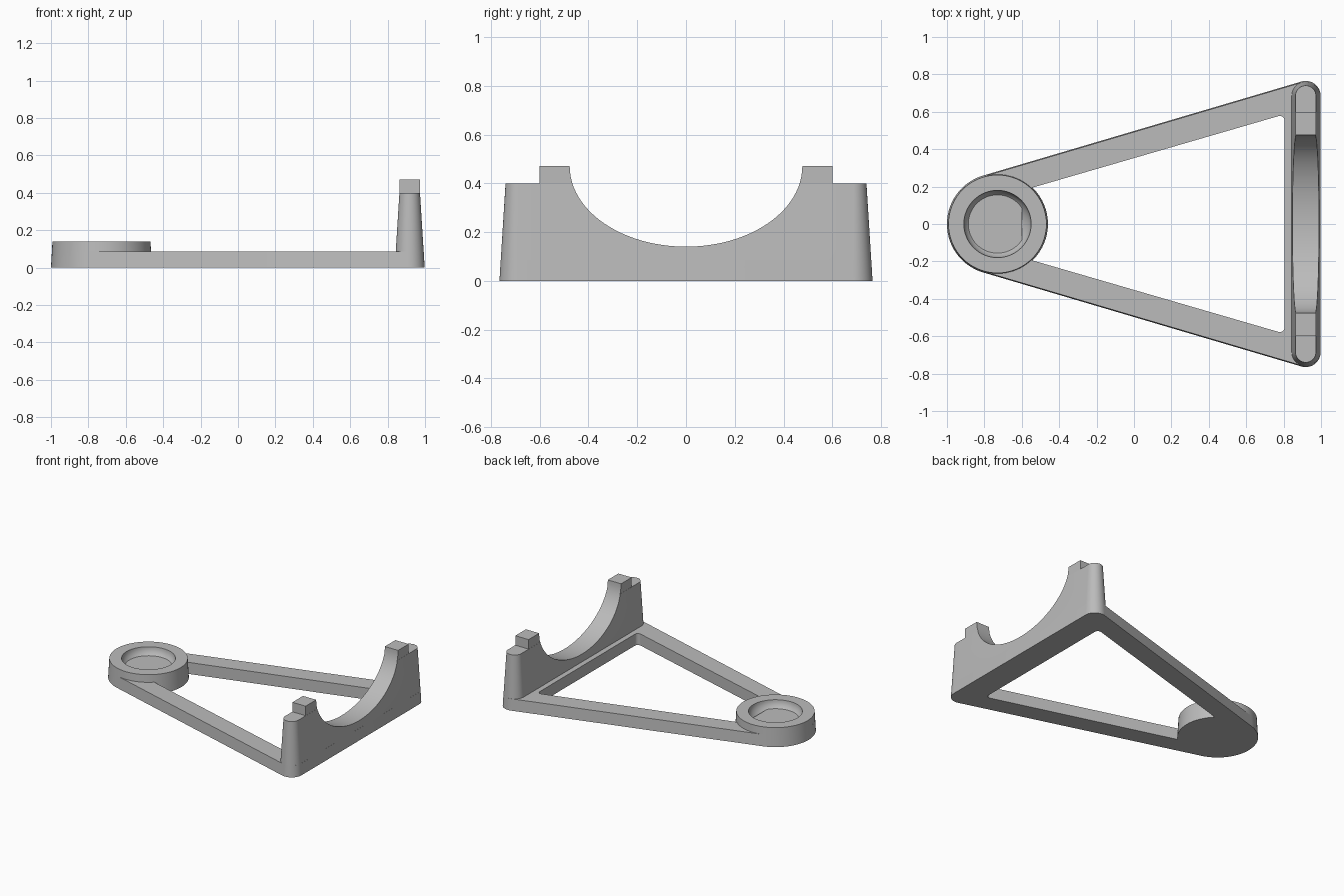
import bpy, bmesh
from math import sin, cos, pi, radians

cube = bpy.data.objects.get("Cube")
if cube:
    bpy.data.objects.remove(cube, do_unlink=True)

grey = bpy.data.materials.new("plain grey")
grey.use_nodes = True
colour = (0.5, 0.5, 0.5, 1)
grey.diffuse_color = colour
grey.node_tree.nodes["Principled BSDF"].inputs["Base Color"].default_value = colour

BOSS_X, WALL_X, END_Y = -0.73, 0.918, 0.685
BASE_Z, BOSS_Z, WALL_Z, TAB_Z = 0.085, 0.14, 0.4, 0.47
TANGENT = 106.5


def arc(cx, cy, r, start, end, n):
    steps = [radians(start + (end - start) * i / n) for i in range(n + 1)]
    return [(cx + r * cos(a), cy + r * sin(a)) for a in steps]


def circle(r):
    return arc(BOSS_X, 0, r, 0, 360, 64)[:-1]


def loft(name, rings):
    """Bridge (outline, height) rings that share a point count, capping both ends."""
    bm = bmesh.new()
    loops = [[bm.verts.new((x, y, z)) for x, y in pts] for pts, z in rings]
    bm.faces.new(loops[0])
    bm.faces.new(loops[-1])
    for a, b in zip(loops, loops[1:]):
        for i in range(len(a)):
            j = (i + 1) % len(a)
            bm.faces.new((a[i], a[j], b[j], b[i]))
    bmesh.ops.recalc_face_normals(bm, faces=bm.faces)
    mesh = bpy.data.meshes.new(name)
    bm.to_mesh(mesh)
    bm.free()
    obj = bpy.data.objects.new(name, mesh)
    bpy.context.collection.objects.link(obj)
    mesh.materials.append(grey)
    return obj


def activate(obj):
    bpy.ops.object.select_all(action='DESELECT')
    obj.select_set(True)
    bpy.context.view_layer.objects.active = obj


def cut(obj, cutter):
    mod = obj.modifiers.new("cut", 'BOOLEAN')
    mod.operation = 'DIFFERENCE'
    mod.solver = 'EXACT'
    mod.object = cutter
    activate(obj)
    bpy.ops.object.modifier_apply(modifier=mod.name)


def frame_outline(draft):
    half = arc(WALL_X, END_Y, 0.08 - draft, 0, TANGENT, 12)
    nose = arc(BOSS_X, 0, 0.27 - draft, TANGENT, 360 - TANGENT, 40)
    return half + nose + [(x, -y) for x, y in reversed(half)]


def stadium(r):
    return arc(WALL_X, END_Y, r, 0, 180, 24) + arc(WALL_X, -END_Y, r, 180, 360, 24)


# Triangular frame with a rounded opening
frame = loft("base_frame", [(frame_outline(0), 0), (frame_outline(0.005), BASE_Z)])
corner = arc(0.78, 0.553, 0.025, 0, TANGENT, 8) + [(-0.6, 0.178)]
opening = corner + [(x, -y) for x, y in reversed(corner)]
hole = loft("opening_cutter", [(opening, -0.1), (opening, 0.2)])
cut(frame, hole)

# Round boss with a shallow bowl
rings = [(circle(0.27), 0), (circle(0.262), BOSS_Z)]
for i in range(12):
    a = i / 12 * pi / 2
    rings.append((circle(0.18 * cos(a)), BOSS_Z - 0.11 * sin(a)))
boss = loft("bowl_boss", rings)

# Drafted cradle wall and its two raised tabs
wall = loft("cradle_wall", [(stadium(0.08), 0), (stadium(0.055), WALL_Z)])
tabs = []
for side, name in ((1, "left_tab"), (-1, "right_tab")):
    box = [(WALL_X + dx, side * y) for dx, y in
           ((-0.054, 0.42), (0.054, 0.42), (0.054, 0.6), (-0.054, 0.6))]
    tabs.append(loft(name, [(box, 0.36), (box, TAB_Z)]))

# Elliptical saddle running through wall and tabs
bpy.ops.mesh.primitive_cylinder_add(vertices=96, radius=1, depth=1,
                                    location=(WALL_X, 0, TAB_Z),
                                    rotation=(0, pi / 2, 0))
saddle = bpy.context.object
saddle.name = "saddle_cutter"
saddle.scale = (0.33, 0.477, 0.5)
bpy.context.view_layer.update()
for part in [wall] + tabs:
    cut(part, saddle)

for helper in (hole, saddle):
    bpy.data.objects.remove(helper, do_unlink=True)

for part in [frame, boss, wall] + tabs:
    activate(part)
    bpy.ops.object.shade_smooth_by_angle(angle=radians(30))
